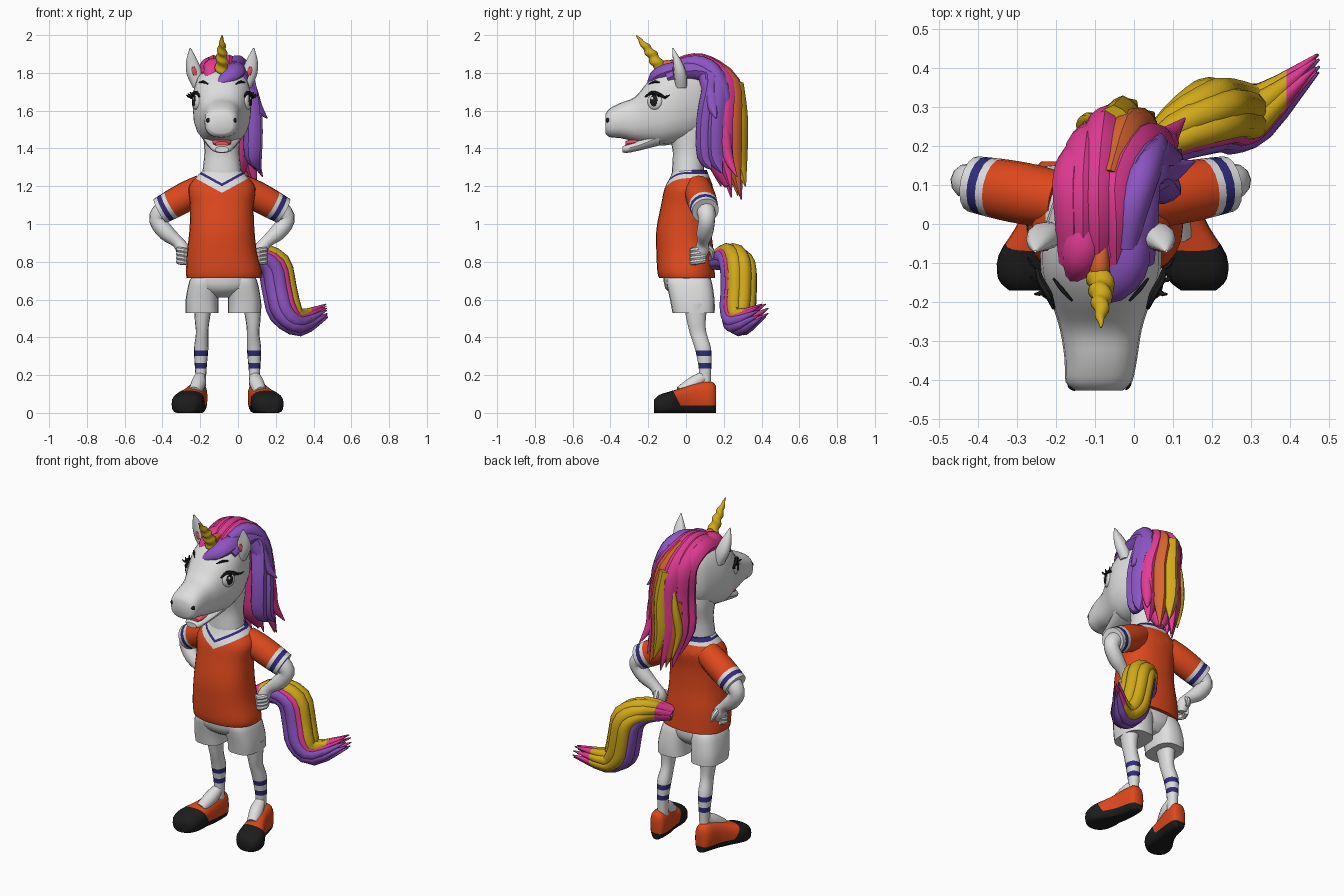
import bpy, bmesh, math
from mathutils import Vector, Matrix
from mathutils.bvhtree import BVHTree

if "Cube" in bpy.data.objects:
    bpy.data.objects.remove(bpy.data.objects["Cube"])

C = -0.085   # body centre line
F = -0.055   # stance centre line


def material(name, r, g, b):
    m = bpy.data.materials.new(name)
    m.use_nodes = True
    m.diffuse_color = (r, g, b, 1)
    bsdf = m.node_tree.nodes["Principled BSDF"]
    bsdf.inputs["Base Color"].default_value = (r, g, b, 1)
    bsdf.inputs["Roughness"].default_value = 0.8
    return m


white = material("white coat", .73, .73, .73)
red = material("orange red cloth", .73, .065, .012)
black = material("black", .012, .012, .012)
blue = material("navy stripe", .03, .025, .2)
yellow = material("golden yellow", .64, .4, .01)
pink = material("hot pink", .77, .045, .3)
purple = material("purple", .265, .09, .54)
orange = material("hair orange", .68, .13, .03)
rose = material("rose", .75, .09, .13)


def spline(rows, k):
    """Catmull-Rom resampling of tuples of any length."""
    out = []
    for i in range(len(rows) - 1):
        p = [rows[max(0, min(len(rows) - 1, i + j))] for j in (-1, 0, 1, 2)]
        for s in range(k):
            t = s / k
            out.append([b + .5 * t * (c - a + t * (2*a - 5*b + 4*c - d + t * (3*(b - c) + d - a)))
                        for a, b, c, d in zip(*p)])
    return out + [list(rows[-1])]


def skin(name, rings, mats, cuts=(), rule=None, angle=42):
    """Bridge rings, cut along planes, colour faces by rule."""
    bm = bmesh.new()
    loops = [[bm.verts.new(p) for p in ring] for ring in rings]
    n = len(loops[0])
    for a, b in zip(loops, loops[1:]):
        for i in range(n):
            bm.faces.new((a[i], a[(i+1) % n], b[(i+1) % n], b[i]))
    bm.faces.new(loops[0][::-1])
    bm.faces.new(loops[-1])
    bmesh.ops.recalc_face_normals(bm, faces=bm.faces)
    for co, no in cuts:
        bmesh.ops.bisect_plane(bm, geom=bm.verts[:] + bm.edges[:] + bm.faces[:],
                               plane_co=co, plane_no=no, dist=1e-5)
    if rule:
        for f in bm.faces:
            f.material_index = rule(f.calc_center_median())
    me = bpy.data.meshes.new(name)
    bm.to_mesh(me)
    bm.free()
    for m in mats:
        me.materials.append(m)
    me.shade_smooth()
    me.set_sharp_from_angle(angle=math.radians(angle))
    ob = bpy.data.objects.new(name, me)
    bpy.context.collection.objects.link(ob)
    return ob


def loft(name, axis, rows, mats, n=20, k=3, e=2.3, floor=False, **kw):
    """Rows are (position, centre a, centre b, half a, half b) along z or y."""
    rings = []
    for t, a, b, ha, hb in spline(rows, k):
        ring = []
        for i in range(n):
            w = 2 * math.pi * i / n
            c, s = math.cos(w), math.sin(w)
            u = a + ha * math.copysign(abs(c) ** (2/e), c)
            v = b + hb * math.copysign(abs(s) ** (2/e), s)
            ring.append((u, v, t) if axis == "z" else (u, t, max(0, v) if floor else v))
        rings.append(ring)
    return skin(name, rings, mats, **kw)


def tube(name, pts, radii, mats, n=10, k=3, flat=1, ref=(1, 0, 0), lobes=0, twist=0, depth=.15, **kw):
    rows = spline([(*p, r) for p, r in zip(pts, radii)], k)
    P = [Vector(r[:3]) for r in rows]
    side, rings = Vector(ref), []
    for i, p in enumerate(P):
        t = (P[min(i+1, len(P)-1)] - P[max(i-1, 0)]).normalized()
        side = (side - t * side.dot(t)).normalized()
        up, r = t.cross(side), max(rows[i][3], .002)
        ring = []
        for j in range(n):
            w = 2 * math.pi * j / n
            q = r * (1 + depth * math.cos(lobes * w + twist * i)) if lobes else r
            ring.append(p + side * math.cos(w) * q + up * math.sin(w) * q * flat)
        rings.append(ring)
    return skin(name, rings, mats if isinstance(mats, list) else [mats], **kw)


# Shirt with broad V collar
slope = .55
collar = [((C, 0, z), (s * slope, 0, 1)) for s in (-1, 1) for z in (1.165, 1.2, 1.215)]


def shirt_rule(p):
    f = p.z - slope * abs(p.x - C)
    if p.y > .03:
        return 2 if p.z > 1.265 else 1 if p.z > 1.245 else 0
    return 2 if 1.2 < f < 1.215 else 1 if f > 1.165 else 0


loft("shirt", "z", [(.715, C+.01, .005, .198, .148), (.75, C+.01, 0, .2, .152), (.85, C, -.005, .185, .152),
                    (.97, C, -.012, .172, .145), (1.1, C, 0, .168, .132), (1.19, C, .015, .178, .128),
                    (1.245, C, .02, .14, .105), (1.285, C, .02, .1, .09)],
     [red, white, blue], n=28, rule=shirt_rule,
     cuts=collar + [((0, 0, z), (0, 0, 1)) for z in (1.245, 1.265)] + [((0, .03, 0), (0, 1, 0))])

# Shorts
loft("shorts_waist", "z", [(.61, C, .02, .06, .07), (.66, C+.005, .01, .155, .12), (.74, C+.01, .005, .175, .125)],
     [white], e=2.4)
for s, side in ((-1, "right"), (1, "left")):
    x = C + .007 + s * .112
    loft(side + "_shorts_leg", "z", [(.53, x, .04, .088, .112), (.6, x, .033, .087, .118),
                                     (.7, x - s*.015, .015, .082, .12), (.73, x - s*.03, .01, .07, .1)],
         [white], e=2.8)
    # Legs with striped socks
    loft(side + "_leg", "z",
         [(.07, F+s*.145, .095, .03, .035), (.18, F+s*.142, .1, .028, .032), (.25, F+s*.142, .1, .032, .035),
          (.34, F+s*.14, .09, .038, .044), (.42, F+s*.135, .065, .033, .045), (.48, F+s*.135, .055, .038, .05),
          (.58, F+s*.13, .05, .05, .065)], [white, blue], n=14,
         cuts=[((0, 0, z), (0, 0, 1)) for z in (.235, .265, .3, .33)],
         rule=lambda p: int(.235 < p.z < .265 or .3 < p.z < .33))
    # Shoes
    tube(side + "_shoe_tongue", [(F+s*.145, .09, .19), (F+s*.155, .04, .155), (F+s*.175, -.03, .11)],
         [.03, .04, .033], white)
    loft(side + "_shoe", "y",
         [(.16, F+s*.152, .07, .03, .07), (.135, F+s*.155, .08, .048, .085), (.06, F+s*.165, .075, .054, .085),
          (-.01, F+s*.185, .062, .064, .075), (-.08, F+s*.208, .05, .084, .065),
          (-.14, F+s*.217, .042, .076, .054), (-.17, F+s*.22, .035, .045, .034)],
         [red, black], floor=True, e=2.6, angle=50,
         cuts=[((0, 0, .038), (0, 0, 1)), ((0, -.05, .08), (0, 1, .5))],
         rule=lambda p: int(p.z < .038 or p.y + .05 + .5 * (p.z - .08) < 0))

    # Sleeves with a striped cuff
    base, d = Vector((C + s*.1, .06, 1.195)), Vector((s*.85, .16, -.47)).normalized()
    marks = (.192, .214, .24)
    tube(side + "_sleeve", [base + d * t for t in (0, .08, .17, .262)], [.07, .078, .078, .072],
         [red, white, blue], n=16,
         cuts=[(base + d * m, d) for m in marks],
         rule=lambda p: (0, 1, 2, 1)[sum((p - base).dot(d) > m for m in marks)])
    # Arms, hand on hip
    tube(side + "_arm", [(C+s*.24, .09, 1.12), (C+s*.315, .105, 1.07), (C+s*.342, .11, 1.02),
                         (C+s*.295, .1, .955), (C+s*.235, .09, .905), (C+s*.205, .085, .86), (C+s*.2, .08, .81)],
         [.05, .05, .044, .044, .032, .038, .022], white, n=12, ref=(0, 1, 0))
    for i in range(4):
        z = .87 - .021 * i
        tube(f"{side}_finger_{i+1}", [(C+s*.215, .1, z), (C+s*.228, .06, z-.006), (C+s*.2, .034, z-.01),
                                      (C+s*.175, .05, z-.01)], [.015, .016, .015, .01], white, n=8, k=2)
    tube(side + "_thumb", [(C+s*.21, .1, .89), (C+s*.2, .135, .86), (C+s*.185, .14, .82)],
         [.017, .016, .008], white, n=8, k=2)

# Neck and head
loft("neck", "z", [(1.18, C, .01, .11, .08), (1.27, C, .01, .104, .085), (1.38, C, .015, .093, .085),
                   (1.48, C, .015, .1, .105), (1.6, C, .01, .1, .1)], [white])
head = loft("head", "y",
            [(-.427, C-.005, 1.53, .06, .05), (-.405, C-.005, 1.535, .085, .075), (-.345, C, 1.548, .093, .094),
             (-.27, C, 1.555, .105, .118), (-.2, C, 1.59, .127, .165), (-.13, C, 1.615, .152, .2),
             (-.05, C, 1.637, .153, .21), (.03, C, 1.65, .132, .2), (.1, C, 1.66, .1, .16),
             (.14, C, 1.67, .04, .07)], [white], e=2.5)
loft("lower_jaw", "y", [(-.335, C, 1.395, .035, .016), (-.31, C, 1.4, .055, .024), (-.24, C, 1.42, .075, .03),
                        (-.14, C, 1.46, .105, .045)], [white], n=14)
loft("mouth", "y", [(-.32, C, 1.424, .035, .014), (-.29, C, 1.428, .048, .022), (-.22, C, 1.44, .055, .026)],
     [rose], n=12)
tree = BVHTree.FromPolygons([v.co for v in head.data.vertices], [p.vertices for p in head.data.polygons])


def snap(x, y, z, lift=0):
    co, no, *_ = tree.find_nearest(Vector((x, y, z)))
    return co + no * lift


def button(name, x, y, z, rx, rz, depth, mat, lift=0):
    """Flattened dome lying on the head."""
    co, no, *_ = tree.find_nearest(Vector((x, y, z)))
    side = Vector((0, 0, 1)).cross(no).normalized()
    frame = Matrix((side, no.cross(side), no)).transposed().to_4x4()
    rings = [[co + no * lift + frame @ Vector((rx * math.sin(a) * math.cos(w), rz * math.sin(a) * math.sin(w),
              depth * math.cos(a))) for w in (2 * math.pi * j / 16 for j in range(16))]
             for a in (.1, .5, .9, 1.25, 1.57)]
    return skin(name, rings, [mat])


for s, side in ((-1, "right"), (1, "left")):
    button(side + "_eye", C+s*.135, -.165, 1.65, .042, .045, .016, white)
    button(side + "_pupil", C+s*.135, -.165, 1.652, .022, .031, .008, black, .012)
    button(side + "_glint", C+s*.135, -.172, 1.664, .007, .009, .004, white, .019)
    button(side + "_nostril", C+s*.075, -.42, 1.55, .012, .012, .005, black)
    tube(side + "_lash_line", [snap(C+s*a, b, c, .012) for a, b, c in
                               ((.11, -.21, 1.67), (.125, -.175, 1.692), (.145, -.14, 1.685), (.15, -.105, 1.665))],
         [.005, .01, .01, .005], black, n=6)
    for i in range(3):
        root = snap(C+s*.145, -.17+.03*i, 1.685-.008*i, .012)
        tube(f"{side}_lash_{i+1}", [root, root + Vector((s*.015, -.01+.01*i, .004)),
                                    root + Vector((s*.025, -.01+.018*i, .012))], [.007, .006, .003], black, n=5, k=1)
    tube(side + "_eyebrow", [snap(C+s*a, b, c, .002) for a, b, c in
                             ((.07, -.19, 1.735), (.095, -.165, 1.75), (.115, -.135, 1.745))],
         [.003, .007, .003], black, n=6)
    # Ears
    loft(side + "_ear", "z", [(1.72, C+s*.125, -.025, .028, .03), (1.79, C+s*.143, -.03, .043, .034),
                              (1.86, C+s*.158, -.045, .032, .024), (1.932, C+s*.168, -.07, .003, .003)], [white], n=12)
    loft(side + "_inner_ear", "z", [(1.785, C+s*.143, -.062, .006, .004), (1.81, C+s*.147, -.065, .014, .005),
                                    (1.835, C+s*.152, -.067, .004, .003)], [rose], n=8)

# Twisted horn
tube("horn", [(C, -.13, 1.81), (C, -.17, 1.88), (C, -.215, 1.94), (C, -.265, 2)], [.035, .029, .02, .002],
     yellow, n=16, k=10, lobes=1, twist=.9, depth=.16)

# Mane: locks run over the crown and fall round the neck
bulk = [(C, -.07, 1.79), (C, .06, 1.81), (-.06, .15, 1.7), (-.035, .18, 1.5), (-.03, .19, 1.32), (-.01, .22, 1.2)]
tube("mane_core", bulk, [.075, .085, .1, .095, .085, .02], pink, n=14, flat=.85)
# Each lock: top x, fall x, fall y, tip z, colour, first point used
locks = [(.015, .075, .1, 1.29, purple, 0), (-.005, .085, .155, 1.27, purple, 0),
         (-.045, .06, .205, 1.18, pink, 0), (-.06, .015, .25, 1.15, orange, 2),
         (-.075, -.03, .28, 1.2, yellow, 3), (-.09, -.065, .258, 1.13, pink, 0),
         (-.11, -.09, .24, 1.15, orange, 4), (-.13, -.11, .205, 1.14, pink, 0),
         (-.155, -.122, .15, 1.2, pink, 0)]
for i, (xt, xb, yb, zt, m, first) in enumerate(locks):
    drop = 4 * (xt - C) ** 2
    pts = [(xt, -.1, 1.81-drop), (xt, .01, 1.85-drop), (xt, .11, 1.84-drop), ((xt+xb)/2, yb*.65+.07, 1.74),
           (xb, yb, 1.56), (xb, yb, 1.36), (xb+.035, yb+.035, zt)]
    tube(f"mane_lock_{i+1}", pts[first:], [.035, .045, .05, .05, .045, .043, .003][first:], m,
         n=12, lobes=4, depth=.07)
# Thin streaks between the back locks
tube("mane_yellow_streak", [(-.1, .27, 1.66), (-.115, .265, 1.5), (-.125, .25, 1.36), (-.09, .27, 1.2)],
     [.005, .022, .022, .003], yellow)
tube("mane_purple_crown", [(-.02, -.06, 1.835), (-.005, .05, 1.85), (.025, .14, 1.81), (.05, .2, 1.68), (.075, .22, 1.52)],
     [.03, .045, .045, .04, .003], purple)
tube("mane_flick", [(.02, .1, 1.8), (.06, .13, 1.7), (.1, .14, 1.62), (.155, .16, 1.56)],
     [.04, .045, .03, .003], purple)
tube("mane_back_flick", [(.03, .16, 1.7), (.075, .2, 1.5), (.085, .22, 1.36), (.13, .27, 1.25)],
     [.03, .036, .03, .003], pink)
tube("forelock_purple", [(-.015, .02, 1.83), (-.015, -.09, 1.81), (-.055, -.16, 1.775), (-.14, -.2, 1.72)],
     [.04, .056, .046, .003], purple, flat=.8)
tube("forelock_pink", [(-.12, .02, 1.83), (-.135, -.08, 1.815), (-.16, -.15, 1.75)], [.045, .055, .01], pink)
tube("forelock_orange", [(-.08, -.06, 1.85), (-.088, -.12, 1.84), (-.08, -.155, 1.81)], [.015, .026, .01], orange)

# Tail: locks offset across one curved path, yellow ones pink at root and tip
path = [Vector(p) for p in ((0, .14, .8), (.1, .23, .825), (.19, .275, .775), (.22, .28, .65), (.25, .275, .54),
                            (.33, .29, .478), (.46, .39, .54))]
spread = (.35, .75, 1, 1, 1, .75, .2)
strands = [(-.052, -.015, purple), (-.03, -.048, purple), (.005, -.055, purple), (.035, -.045, pink),
           (-.045, .025, purple), (.052, -.02, yellow), (.052, .025, yellow), (.02, .053, yellow),
           (-.02, .053, yellow)]
for i, (u, v, m) in enumerate(strands):
    pts = []
    for j, p in enumerate(path):
        t = path[min(j+1, 6)] - path[max(j-1, 0)]
        nrm = Vector((-t.z, 0, t.x)).normalized()
        pts.append(p + (nrm * u + Vector((0, v, 0))) * spread[j])
    pts[-1] += Vector((.01, .25*v + .02, .5*u))
    wide = .75 if m == pink else 1
    tube(f"tail_lock_{i+1}", pts, [r * wide for r in (.025, .036, .042, .042, .041, .034, .003)], [m, pink], n=10,
         cuts=[((.04, 0, 0), (1, 0, 0)), ((.39, 0, 0), (1, 0, 0))],
         rule=lambda p: int(m == yellow and not .04 < p.x < .39))
